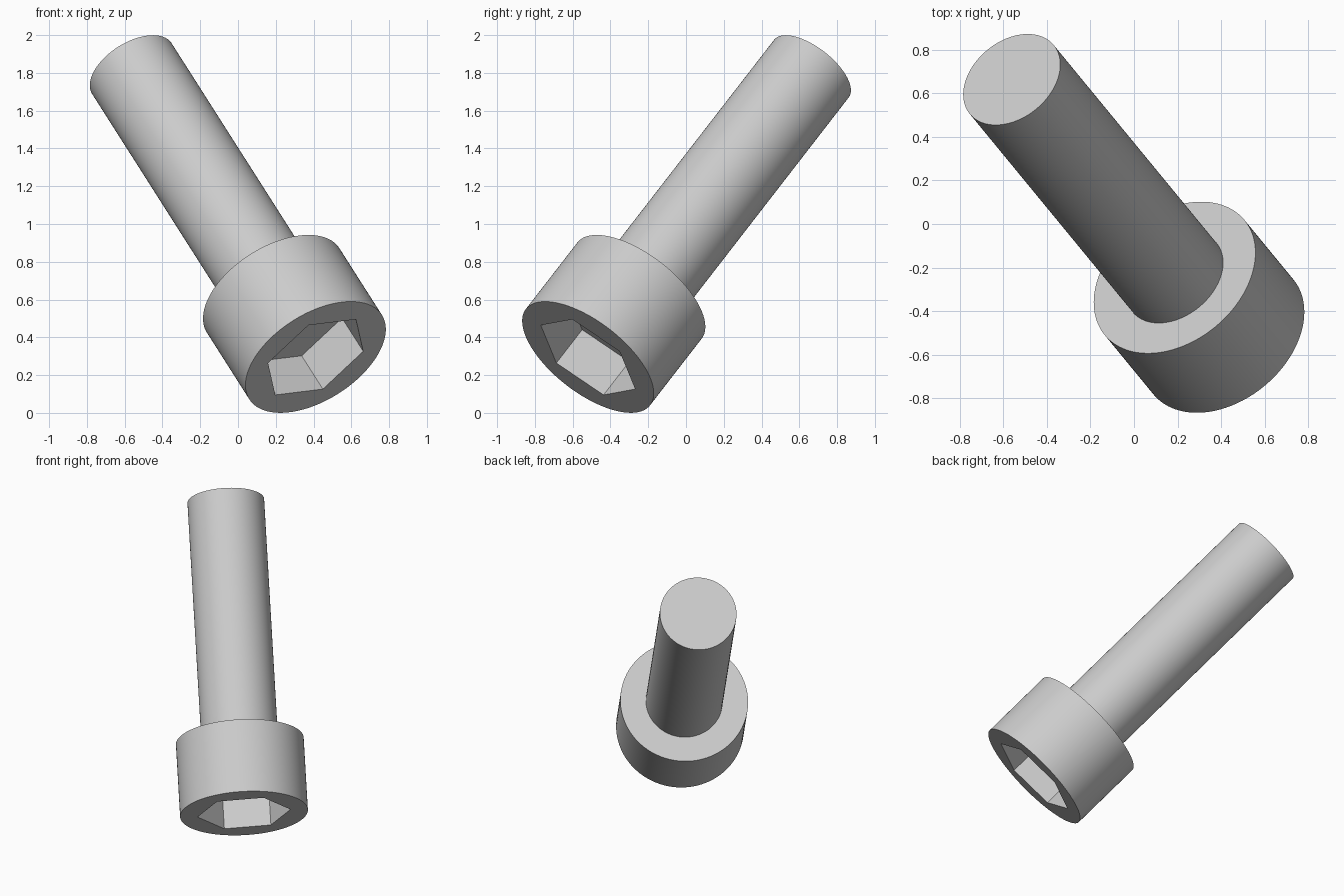
import bpy
from mathutils import Matrix, Vector

cube = bpy.data.objects.get("Cube")
if cube:
    bpy.data.objects.remove(cube, do_unlink=True)

# Main dimensions, all following a fixed unit
UNIT = 0.0832
HEAD_RADIUS = 5 * UNIT
HEAD_HEIGHT = 6 * UNIT
SHAFT_RADIUS = 3 * UNIT
TOTAL_LENGTH = 26 * UNIT
SOCKET_DEPTH = 3 * UNIT
SOCKET_RADIUS = 0.304

# Tilted frame: z runs from the socket face to the tip, x points at a socket corner
axis = Vector((-0.4498, 0.547, 0.7063)).normalized()
corner = Vector((0.253, 0.168, 0.031))
corner = (corner - axis * corner.dot(axis)).normalized()
side = axis.cross(corner)
frame = Matrix((corner, side, axis)).transposed().to_4x4()
frame.translation = Vector((0.411, -0.519, 0.295))

steel = bpy.data.materials.new("light_grey_steel")
steel.use_nodes = True
grey = (0.6, 0.6, 0.6, 1)
steel.diffuse_color = grey
steel.node_tree.nodes["Principled BSDF"].inputs["Base Color"].default_value = grey


def cylinder(name, radius, start, end, sides):
    """Cylinder along the tilted axis between two distances from the socket face."""
    bpy.ops.mesh.primitive_cylinder_add(vertices=sides, radius=radius, depth=end - start)
    obj = bpy.context.object
    obj.name = name
    # Blender starts its circles on +y, so turn the first vertex onto x
    turn = Matrix.Rotation(-1.5707963, 4, "Z")
    obj.data.transform(Matrix.Translation((0, 0, (start + end) / 2)) @ turn)
    obj.matrix_world = frame
    obj.data.materials.append(steel)
    return obj


def smooth(obj):
    bpy.ops.object.select_all(action="DESELECT")
    obj.select_set(True)
    bpy.context.view_layer.objects.active = obj
    bpy.ops.object.shade_smooth_by_angle(angle=0.5)


# Threadless shaft, slightly sunk into the head
shaft = cylinder("shaft", SHAFT_RADIUS, HEAD_HEIGHT - 0.02, TOTAL_LENGTH, 128)
smooth(shaft)

# Cylindrical head with a hexagonal socket cut into its face
head = cylinder("head", HEAD_RADIUS, 0, HEAD_HEIGHT, 128)
cutter = cylinder("socket_cutter", SOCKET_RADIUS, -0.1, SOCKET_DEPTH, 6)
cutter.hide_render = True
cut = head.modifiers.new("socket", "BOOLEAN")
cut.operation = "DIFFERENCE"
cut.solver = "EXACT"
cut.object = cutter
bpy.context.view_layer.objects.active = head
bpy.ops.object.modifier_apply(modifier=cut.name)
bpy.data.objects.remove(cutter, do_unlink=True)
smooth(head)
